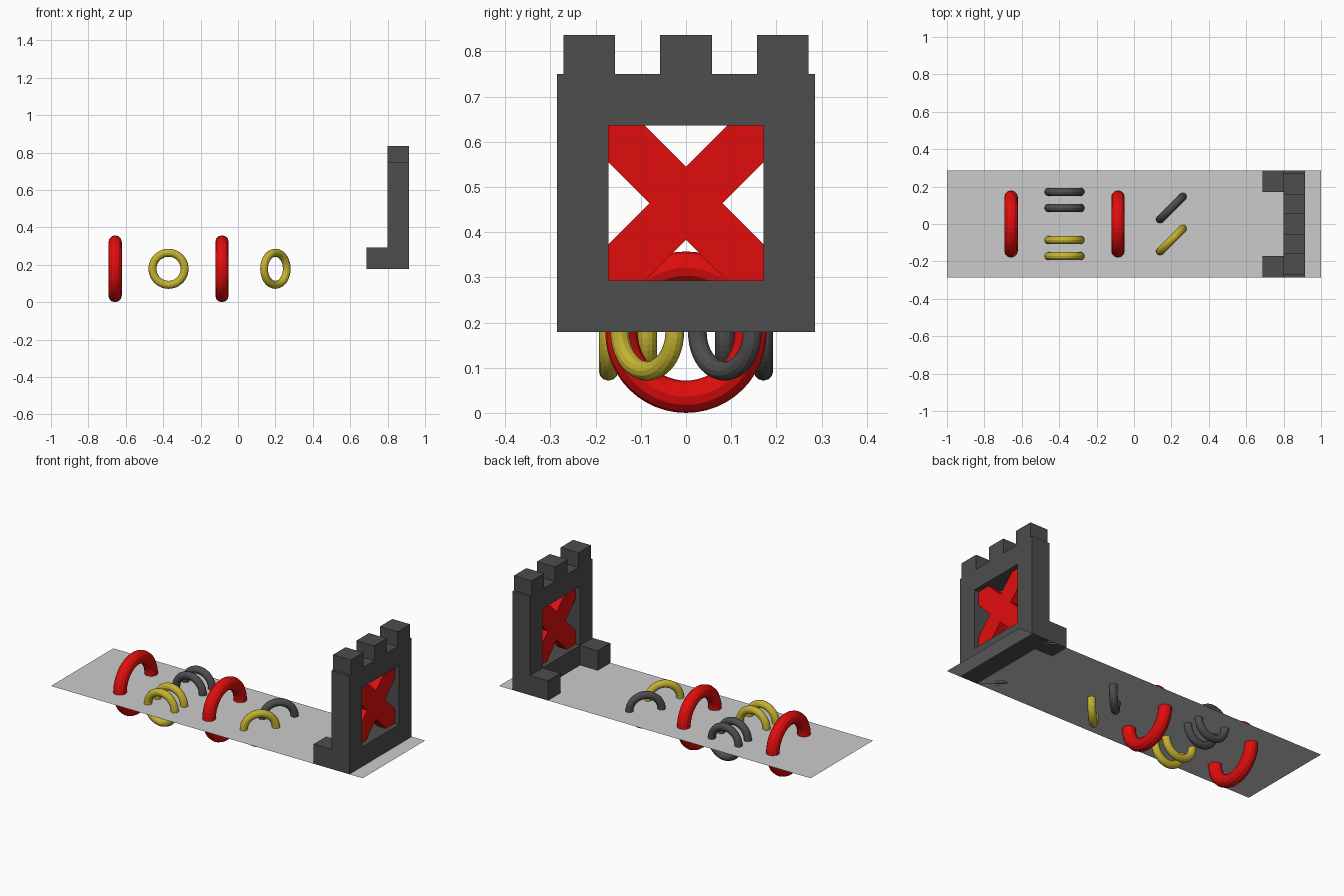
import bpy, bmesh
from math import radians

if "Cube" in bpy.data.objects:
    bpy.data.objects.remove(bpy.data.objects["Cube"])

U = 1 / 35               # layout unit: track is 70 x 20 units
GROUND = 6.25 * U        # track height, so the large rings touch z = 0


def material(name, color):
    m = bpy.data.materials.new(name)
    m.diffuse_color = (*color, 1)
    m.use_nodes = True
    m.node_tree.nodes["Principled BSDF"].inputs["Base Color"].default_value = m.diffuse_color
    return m


RED = material("red", (0.75, 0.004, 0.004))
YELLOW = material("yellow", (0.55, 0.45, 0.03))
DARK = material("dark_grey", (0.075, 0.075, 0.075))


def box(name, loc, size, mat, rot=(0, 0, 0)):
    bpy.ops.mesh.primitive_cube_add(size=1, location=loc, rotation=rot)
    o = bpy.context.object
    o.name, o.scale = name, size
    o.data.materials.append(mat)
    return o


def ring(name, x, y, major, mat, yaw=0):
    # upright ring, half sunk in the track; yaw 0 lies in the xz plane
    bpy.ops.mesh.primitive_torus_add(
        location=(x, y, GROUND), rotation=(radians(90), 0, radians(yaw)),
        major_radius=major, minor_radius=major / 4,
        major_segments=48, minor_segments=12)
    o = bpy.context.object
    o.name = name
    o.data.materials.append(mat)


# Track
bpy.ops.mesh.primitive_plane_add(size=1, location=(0, 0, GROUND))
track = bpy.context.object
track.name, track.scale = "track", (2, 20 * U, 1)

# Large hoops across the track
for i, x in enumerate((-23, -3)):
    ring(f"large_hoop_{i}", x * U, 0, 5 * U, RED, 90)

# Small hoops: paired and straight, then single and angled
for side, mat in ((-1, YELLOW), (1, DARK)):
    for y in (3, 6):
        ring(f"small_hoop_{mat.name}_{y}", -13 * U, side * y * U, 3 * U, mat)
    ring(f"angled_hoop_{mat.name}", 7 * U, side * 3 * U, 3 * U, mat, 45)

# Gate frame: square wall with a square opening
GX, GZ = 30 * U, GROUND + 10 * U
bm = bmesh.new()
corners = ((-1, -1), (1, -1), (1, 1), (-1, 1))
loops = [[bm.verts.new((x * U, y * h * U, z * h * U)) for y, z in corners]
         for x, h in ((-2, 10), (2, 10), (2, 6), (-2, 6))]
for a, b in zip(loops, loops[1:] + loops[:1]):
    for i in range(4):
        j = (i + 1) % 4
        bm.faces.new((a[i], a[j], b[j], b[i]))
bmesh.ops.recalc_face_normals(bm, faces=bm.faces)
mesh = bpy.data.meshes.new("gate_frame")
bm.to_mesh(mesh)
bm.free()
frame = bpy.data.objects.new("gate_frame", mesh)
frame.location = (GX, 0, GZ)
mesh.materials.append(DARK)
bpy.context.collection.objects.link(frame)

# Battlements on top of the gate
for i in (-1, 0, 1):
    box(f"battlement_{i + 1}", (GX, i * 7.5 * U, GROUND + 21.5 * U),
        (4 * U, 4 * U, 3 * U), DARK)

# Feet and crossed bars of the gate
for side, label in ((-1, "front"), (1, "back")):
    box(f"gate_foot_{label}", (26 * U, side * 8 * U, GROUND + 2 * U), (4 * U,) * 3, DARK)
    box(f"cross_bar_{label}", (GX, 0, GZ), (2 * U, 20 * U, 4 * U), RED,
        (radians(45 * side), 0, 0))
